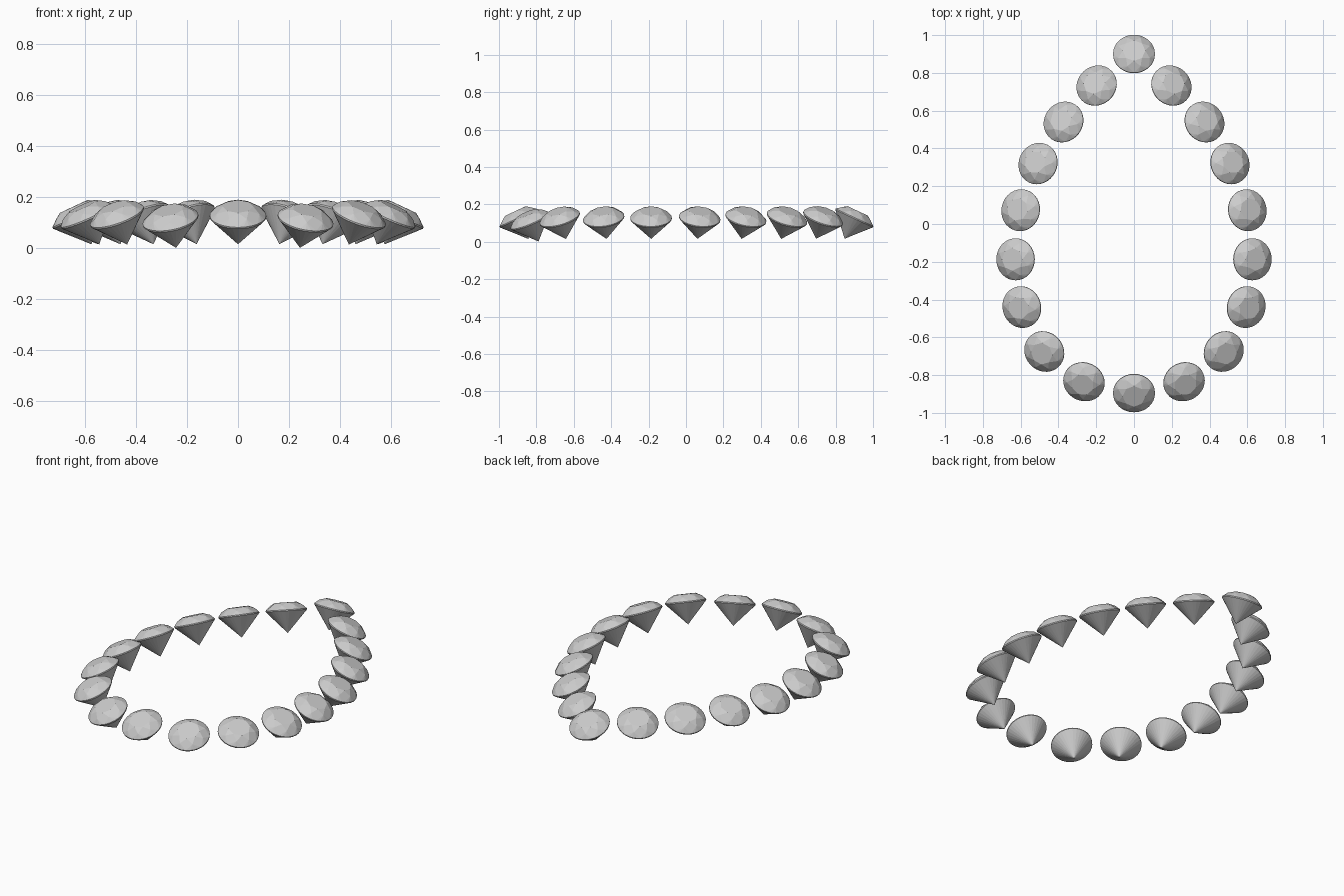
import bpy, bmesh, math
from mathutils import Vector, Matrix

if "Cube" in bpy.data.objects:
    bpy.data.objects.remove(bpy.data.objects["Cube"])

R = 0.111                  # girdle radius
TABLE_R, MID_R = 0.060, 0.090
CROWN, MID_H, DEPTH = 0.042, 0.026, 0.122
TILT = math.radians(25)


def gem_mesh():
    bm = bmesh.new()

    def ring(n, r, z, offset=0.0):
        return [bm.verts.new((r * math.cos(2 * math.pi * (i + offset) / n),
                              r * math.sin(2 * math.pi * (i + offset) / n), z))
                for i in range(n)]

    table = ring(8, TABLE_R, CROWN)
    mid = ring(8, MID_R, MID_H, 0.5)
    upper = ring(32, R, 0.003)
    lower = ring(32, R, -0.003)
    culet = bm.verts.new((0, 0, -DEPTH))

    # flat table
    bm.faces.new(table)
    for i in range(8):
        j = (i + 1) % 8
        # star and kite facets
        bm.faces.new((table[i], mid[i], table[j]))
        bm.faces.new((table[i], mid[i - 1], upper[4 * i], mid[i]))
        # upper girdle facets
        for k in range(4):
            bm.faces.new((mid[i], upper[4 * i + k], upper[(4 * i + k + 1) % 32]))
    # girdle band and pavilion
    for i in range(32):
        j = (i + 1) % 32
        bm.faces.new((upper[i], lower[i], lower[j], upper[j]))
        bm.faces.new((lower[i], culet, lower[j]))
    bmesh.ops.recalc_face_normals(bm, faces=bm.faces)
    mesh = bpy.data.meshes.new("round_gem")
    bm.to_mesh(mesh)
    bm.free()
    return mesh


# right half of the pear-shaped path, tip to base: x, y, girdle height
half = [(0, 0.90, 0.127), (0.198, 0.733, 0.127), (0.373, 0.54, 0.126),
        (0.508, 0.32, 0.126), (0.60, 0.073, 0.126), (0.627, -0.187, 0.126),
        (0.594, -0.44, 0.126), (0.475, -0.675, 0.125), (0.265, -0.835, 0.112),
        (0, -0.895, 0.126)]
path = half + [(-x, y, z) for x, y, z in half[-2:0:-1]]

# gems lean outward, square to the path
mesh = gem_mesh()
for i, p in enumerate(path):
    a, b = Vector(path[i - 1]), Vector(path[(i + 1) % len(path)])
    t = b - a
    heading = math.atan2(t.x, -t.y)
    gem = bpy.data.objects.new(f"gem_{i + 1}", mesh)
    gem.matrix_world = (Matrix.Translation(p) @ Matrix.Rotation(heading, 4, 'Z')
                        @ Matrix.Rotation(TILT, 4, 'Y'))
    bpy.context.collection.objects.link(gem)
